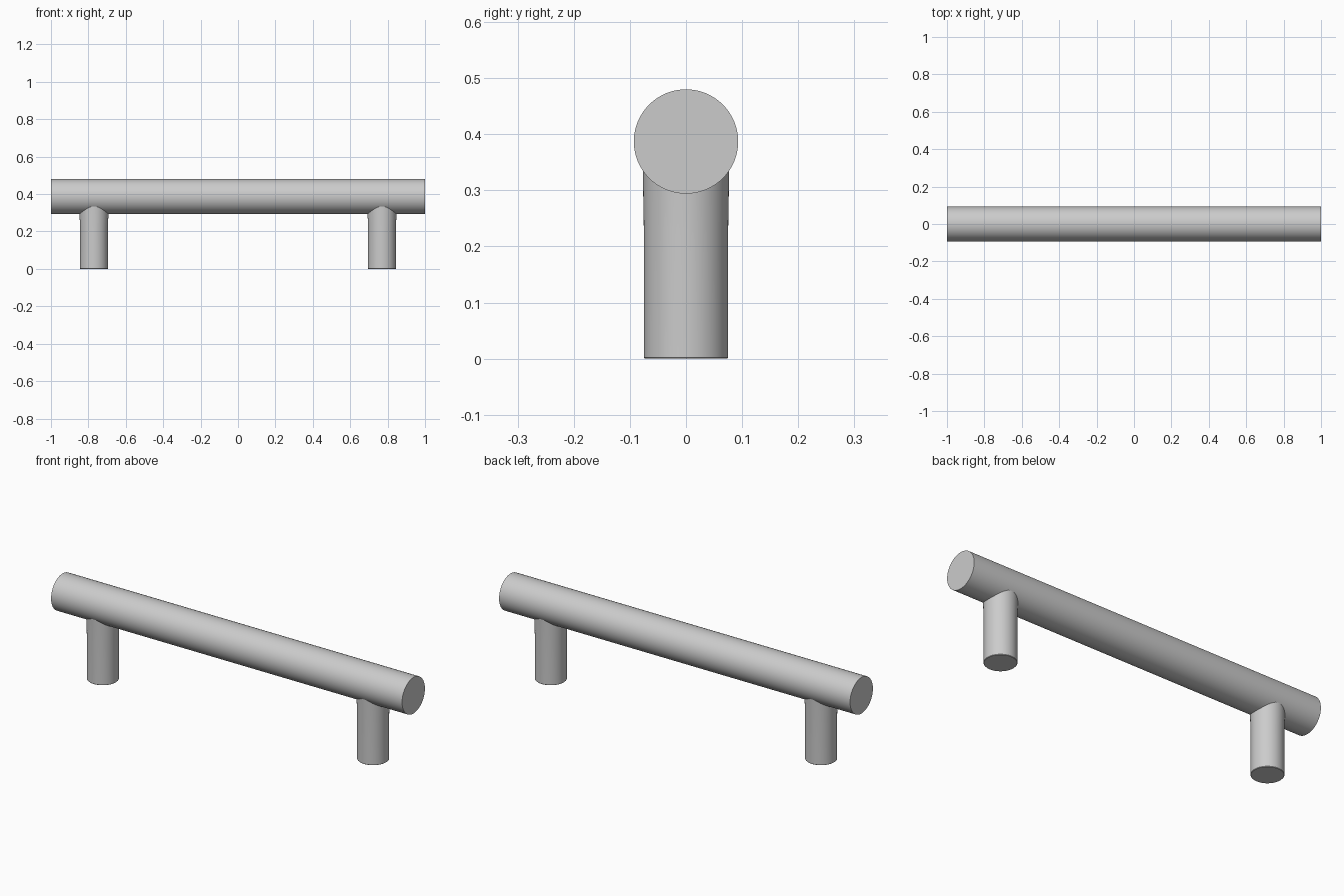
import bpy, bmesh, math

BAR_R, BAR_Z = 0.093, 0.387
POST_X, SIDES = 0.77, 64

cube = bpy.data.objects.get("Cube")
if cube:
    bpy.data.objects.remove(cube, do_unlink=True)

# Brushed metal colour
metal = bpy.data.materials.new("light_grey_metal")
metal.use_nodes = True
grey = (0.6, 0.6, 0.6, 1)
metal.diffuse_color = grey
metal.node_tree.nodes["Principled BSDF"].inputs["Base Color"].default_value = grey


def finish(obj):
    obj.data.materials.append(metal)
    bpy.ops.object.select_all(action='DESELECT')
    obj.select_set(True)
    bpy.context.view_layer.objects.active = obj
    bpy.ops.object.shade_smooth_by_angle(angle=math.radians(35))


def saddle_height(y):
    """Height of the underside of the bar, sunk in a little for a closed seam."""
    return BAR_Z - math.sqrt(BAR_R ** 2 - y ** 2) + 0.002


def post(name, x):
    # Rings from the foot up; the last one is coped to the round bar
    rings = [(0.073, 0), (0.075, 0.002), (0.075, 0.22), (0.077, None)]
    bm = bmesh.new()
    loops = []
    for radius, z in rings:
        loop = []
        for i in range(SIDES):
            a = math.tau * i / SIDES
            y = radius * math.sin(a)
            height = saddle_height(y) if z is None else z
            loop.append(bm.verts.new((radius * math.cos(a), y, height)))
        loops.append(loop)
    for low, high in zip(loops, loops[1:]):
        for i in range(SIDES):
            j = (i + 1) % SIDES
            bm.faces.new((low[i], low[j], high[j], high[i]))
    bm.faces.new(loops[0][::-1])
    mesh = bpy.data.meshes.new(name)
    bm.to_mesh(mesh)
    bm.free()
    obj = bpy.data.objects.new(name, mesh)
    obj.location.x = x
    bpy.context.collection.objects.link(obj)
    finish(obj)


# Grip bar
bpy.ops.mesh.primitive_cylinder_add(vertices=SIDES, radius=BAR_R, depth=2,
                                    location=(0, 0, BAR_Z),
                                    rotation=(0, math.pi / 2, 0))
bar = bpy.context.object
bar.name = "grip_bar"
finish(bar)

# Mounting posts
post("left_post", POST_X)
post("right_post", -POST_X)
